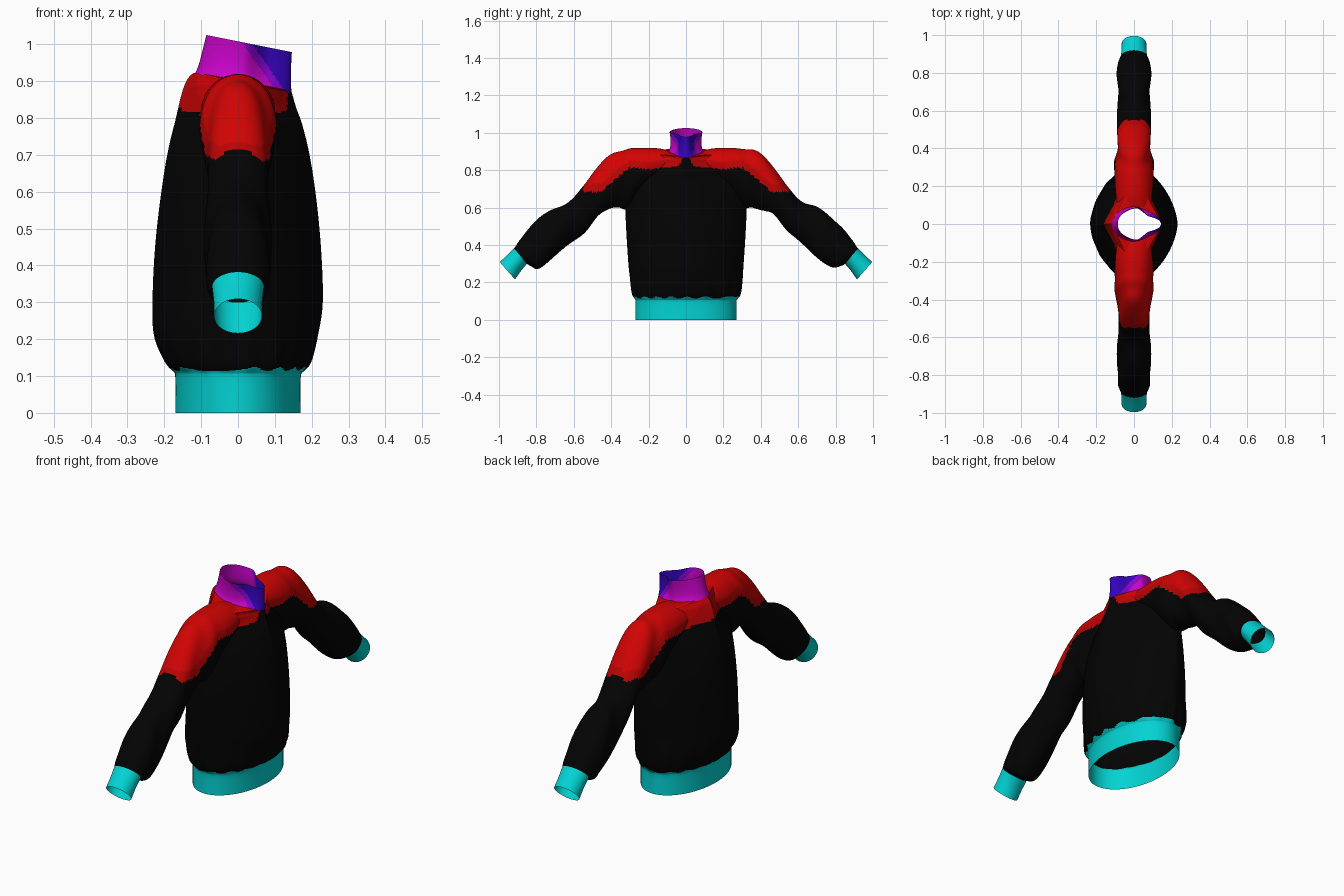
import bpy, bmesh, math

if "Cube" in bpy.data.objects:
    bpy.data.objects.remove(bpy.data.objects["Cube"])


def material(name, r, g, b):
    m = bpy.data.materials.new(name)
    m.use_nodes = True
    m.diffuse_color = (r, g, b, 1)
    bsdf = m.node_tree.nodes["Principled BSDF"]
    bsdf.inputs["Base Color"].default_value = (r, g, b, 1)
    bsdf.inputs["Roughness"].default_value = 0.9
    return m


MATS = [material("black_knit", .001, .001, .001), material("red_yoke", .65, .001, .001),
        material("dark_red_yoke", .5, .001, .001), material("teal_rib", .001, .65, .65),
        material("magenta_collar", .58, .001, .58), material("violet_collar", .25, .001, .62),
        material("blue_collar", .035, .001, .5)]
BLACK, RED, DARK_RED, TEAL, MAGENTA, VIOLET, BLUE = range(len(MATS))


def smooth(t):
    t = max(0, min(1, t))
    return t * t * (3 - 2 * t)


def spline(rows, steps):
    """Catmull-Rom interpolation between rows of numbers."""
    out = []
    for i in range(len(rows) - 1):
        p = [rows[max(0, min(len(rows) - 1, i + k))] for k in (-1, 0, 1, 2)]
        for s in range(steps):
            t = s / steps
            out.append([b + .5 * t * (c - a + t * (2*a - 5*b + 4*c - d + t * (3*(b - c) + d - a)))
                        for a, b, c, d in zip(*p)])
    return out + [rows[-1]]


def loft(name, rows, ring_point, paint, steps=10, sides=128):
    """Skin an open tube over the rings and paint its faces by position."""
    bm = bmesh.new()
    rings = [[bm.verts.new(ring_point(row, 2 * math.pi * k / sides)) for k in range(sides)]
             for row in spline(rows, steps)]
    for low, high in zip(rings, rings[1:]):
        for k in range(sides):
            j = (k + 1) % sides
            bm.faces.new((low[k], low[j], high[j], high[k]))
    bmesh.ops.recalc_face_normals(bm, faces=bm.faces)
    for f in bm.faces:
        f.material_index = paint(f.calc_center_median())
    mesh = bpy.data.meshes.new(name)
    bm.to_mesh(mesh)
    bm.free()
    for m in MATS:
        mesh.materials.append(m)
    ob = bpy.data.objects.new(name, mesh)
    bpy.context.collection.objects.link(ob)
    bpy.ops.object.select_all(action='DESELECT')
    ob.select_set(True)
    bpy.context.view_layer.objects.active = ob
    bpy.ops.object.shade_smooth_by_angle(angle=math.radians(70))


# Ring shapes
def torso_point(row, a):
    z, back, front, width, power = row
    c, s = math.cos(a), math.sin(a)
    e = 2 / power
    c, s = [math.copysign(abs(v) ** e, v) for v in (c, s)]
    gather = 1 + .012 * math.sin(17 * a) * smooth((z - .1) / .03) * smooth((.3 - z) / .15)
    x = (front + back) / 2 + (front - back) / 2 * c * gather
    return x, width * s * gather, z - .2 * x * smooth((z - .78) / .12)


def collar_point(row, a):
    z, back, front, width, pinch = row
    c, s = math.cos(a), math.sin(a)
    x = (front + back) / 2 + (front - back) / 2 * c
    return x, width * s * (1 - pinch * smooth((c + .1) / .6)), z - .2 * x


def sleeve_point(side, row, a):
    y_top, z_top, y_low, z_low, half = row
    t = (1 + math.sin(a)) / 2
    y = y_low + (y_top - y_low) * t
    z = z_low + (z_top - z_low) * t
    fade = smooth((y - .25) / .1) * smooth((.86 - y) / .08)
    fold = math.sin(42 * y + 25 * z + side) * fade
    return half * math.cos(a) * (1 + .06 * fold), side * y, z + .006 * fold * math.sin(a)


# Paint rules
def body_paint(p):
    y = abs(p.y)
    if p.z < .119 + .005 * math.sin(70 * p.y + 40 * p.x):
        return TEAL
    edge = max(.69, .81 - .78 * max(0, y - .3)) + .005 * math.sin(60 * p.x + 25 * y)
    edge += .3 * max(0, abs(p.x) - .1)
    front_gap = p.x > .08 and y < .012 + .45 * (.88 - p.z)
    if p.z < edge or y > .55 or front_gap:
        return BLACK
    return DARK_RED if p.z < edge + .04 or abs(p.x) > .11 else RED


def collar_paint(p):
    d = p.x - .053 - .7 * (.98 - p.z)
    return BLUE if d > 0 else VIOLET if d > -.025 else MAGENTA


def teal_paint(p):
    return TEAL


# Ribbed hem: height, back, front, half width, roundness
hem = [(0, -.17, .17, .27, 2), (.095, -.17, .17, .27, 2), (.112, -.175, .178, .275, 1.97)]
loft("hem", hem, torso_point, teal_paint, 4)

# Torso: narrows to a ridge under the shoulders, then closes in to the neck
torso = [hem[-1], (.14, -.198, .198, .29, 1.9), (.21, -.227, .216, .3, 1.76),
         (.3, -.232, .23, .308, 1.64), (.45, -.225, .225, .318, 1.56),
         (.6, -.208, .21, .325, 1.43), (.72, -.188, .19, .328, 1.18),
         (.82, -.162, .164, .332, .92), (.87, -.143, .153, .322, .88),
         (.895, -.124, .147, .28, .95), (.903, -.105, .143, .086, 1.5)]
loft("torso", torso, torso_point, body_paint)

# Collar: height, back, front, half width, front pinch
collar = [(.898, -.116, .145, .096, .2), (.925, -.106, .144, .085, .36),
          (.965, -.096, .144, .083, .46), (1.008, -.086, .146, .088, .5)]
loft("collar", collar, collar_point, collar_paint)

# Sleeves and cuffs: top edge y z, lower edge y z, half thickness
sleeve = [(.09, .905, .1, .78, .088), (.15, .917, .16, .74, .096), (.24, .919, .23, .69, .102),
          (.33, .912, .31, .6, .102), (.4, .885, .36, .597, .093), (.47, .815, .42, .588, .088),
          (.55, .71, .47, .562, .086), (.62, .637, .54, .472, .084), (.72, .588, .62, .405, .086),
          (.82, .51, .72, .322, .09), (.89, .425, .79, .278, .086), (.908, .397, .832, .288, .077),
          (.92, .382, .85, .3, .07)]
cuff = [sleeve[-1], (.957, .345, .883, .26, .066), (.996, .309, .914, .216, .065)]
for label, side in (("front", -1), ("rear", 1)):
    point = lambda row, a, side=side: sleeve_point(side, row, a)
    loft(label + "_sleeve", sleeve, point, body_paint, 10, 72)
    loft(label + "_cuff", cuff, point, teal_paint, 4, 72)
